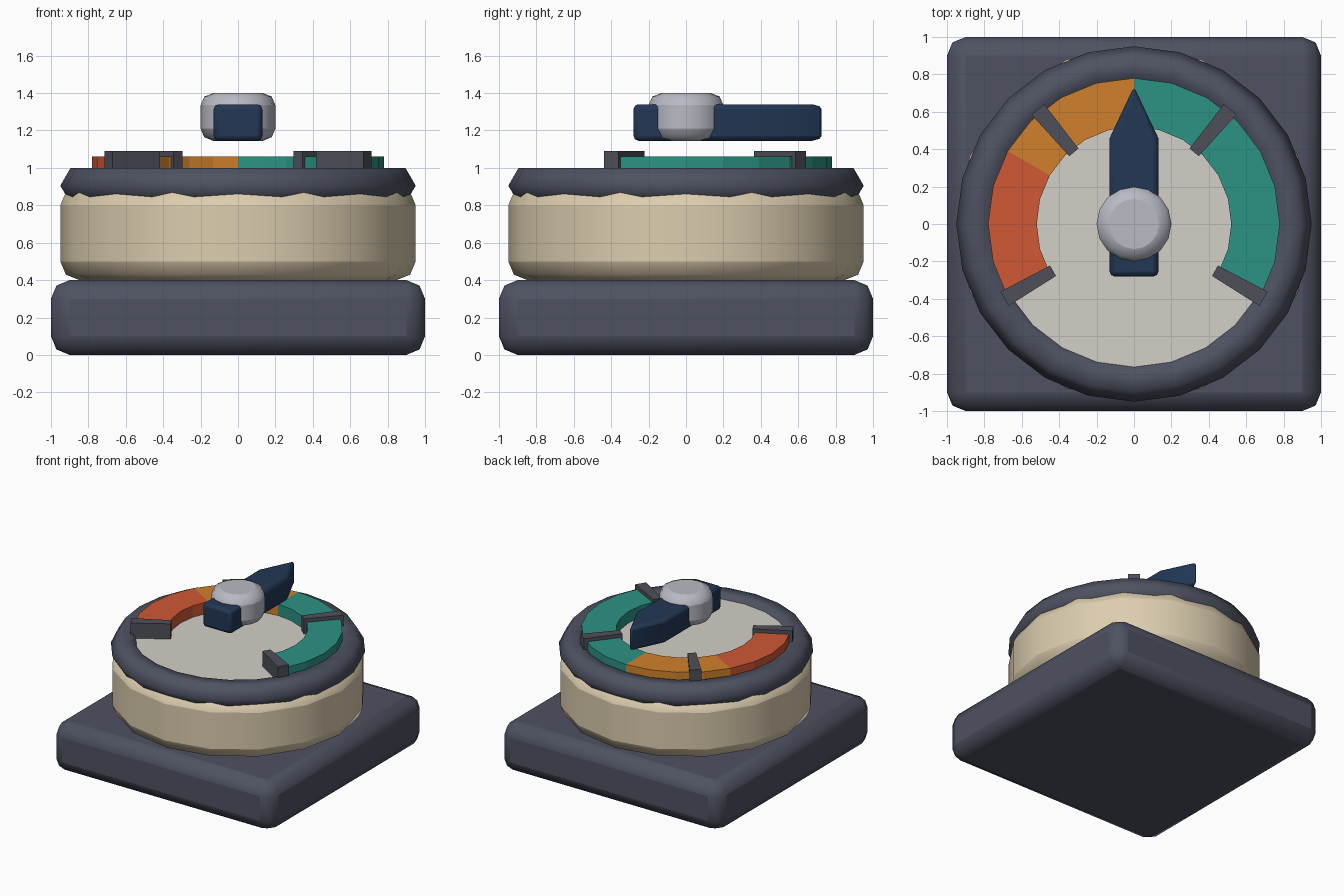
import bpy, bmesh
from math import sin, cos, pi, radians

old = bpy.data.objects.get("Cube")
if old:
    bpy.data.objects.remove(old, do_unlink=True)


def material(name, srgb):
    col = [((c / 255 + 0.055) / 1.055) ** 2.4 for c in srgb] + [1]
    m = bpy.data.materials.new(name)
    m.use_nodes = True
    m.diffuse_color = col
    m.node_tree.nodes["Principled BSDF"].inputs["Base Color"].default_value = col
    return m


slate = material("slate", (78, 82, 97))
cream = material("cream", (220, 205, 175))
ivory = material("ivory", (212, 208, 199))
teal = material("teal", (44, 147, 132))
orange = material("orange", (208, 129, 44))
red = material("red", (208, 88, 53))
navy = material("navy", (34, 55, 85))
silver = material("silver", (184, 186, 196))
tick_grey = material("tick grey", (78, 79, 90))


def finish(name, bm, mat, bevel=0, smooth=True):
    """Turn a bmesh into a named object with optional rounded edges."""
    bmesh.ops.recalc_face_normals(bm, faces=bm.faces)
    mesh = bpy.data.meshes.new(name)
    bm.to_mesh(mesh)
    bm.free()
    ob = bpy.data.objects.new(name, mesh)
    bpy.context.collection.objects.link(ob)
    mesh.materials.append(mat)
    if bevel:
        mod = ob.modifiers.new("rounding", 'BEVEL')
        mod.width, mod.segments = bevel, 2
        mod.limit_method, mod.angle_limit = 'ANGLE', radians(40)
    if smooth:
        bpy.ops.object.select_all(action='DESELECT')
        ob.select_set(True)
        bpy.context.view_layer.objects.active = ob
        bpy.ops.object.shade_smooth_by_angle(angle=radians(50))
    return ob


def prism(name, outline, z0, z1, mat, bevel=0, smooth=True):
    """Extrude a flat outline from z0 up to z1."""
    bm = bmesh.new()
    face = bm.faces.new([bm.verts.new((x, y, z0)) for x, y in outline])
    ext = bmesh.ops.extrude_face_region(bm, geom=[face])
    top = [v for v in ext["geom"] if isinstance(v, bmesh.types.BMVert)]
    bmesh.ops.translate(bm, verts=top, vec=(0, 0, z1 - z0))
    return finish(name, bm, mat, bevel, smooth)


def arc(radius, start, end, steps):
    angles = [radians(start + (end - start) * i / steps) for i in range(steps + 1)]
    return [(radius * cos(a), radius * sin(a)) for a in angles]


def circle(radius, sides):
    return arc(radius, 0, 360, sides)[:-1]


# Square base and round drum
prism("base", [(-1, -1), (1, -1), (1, 1), (-1, 1)], 0, 0.4, slate, 0.1)
prism("drum", circle(0.95, 16), 0.4, 0.9, cream, 0.1)

# Rim ring with a hexagonal section
bm = bmesh.new()
section = [bm.verts.new((0.84 + 0.11 * cos(k * pi / 3), 0, 0.905 + 0.11 * sin(k * pi / 3)))
           for k in range(6)]
edges = [bm.edges.new((section[k], section[k - 1])) for k in range(6)]
bmesh.ops.spin(bm, geom=section + edges, axis=(0, 0, 1), cent=(0, 0, 0),
               angle=2 * pi, steps=24, use_merge=True)
bmesh.ops.remove_doubles(bm, verts=bm.verts, dist=0.001)
ring = finish("rim_ring", bm, slate, 0, False)
ring.data.shade_smooth()

# Dial face
prism("dial_face", circle(0.77, 24), 0.88, 0.965, ivory, 0, False)

# Coloured gauge bands
for name, start, end, mat in (("teal_band", -30, 90, teal),
                              ("orange_band", 90, 150, orange),
                              ("red_band", 150, 210, red)):
    steps = (end - start) // 15
    outline = arc(0.78, start, end, steps) + arc(0.52, end, start, steps)
    prism(name, outline, 0.94, 1.06, mat, 0, False)

# Tapered scale marks
for i in range(4):
    a = radians(-30 + 80 * i)
    wedge = [(0.5, -0.032), (0.8, -0.044), (0.8, 0.044), (0.5, 0.032)]
    outline = [(r * cos(a) - w * sin(a), r * sin(a) + w * cos(a)) for r, w in wedge]
    prism("scale_mark_%d" % (i + 1), outline, 0.94, 1.09, tick_grey, 0, False)

# Pointer and hub
prism("pointer", [(-0.13, -0.28), (0.13, -0.28), (0.13, 0.46), (0, 0.735), (-0.13, 0.46)],
      1.145, 1.34, navy, 0.025)
prism("hub", circle(0.2, 16), 1.145, 1.4, silver, 0.065)
